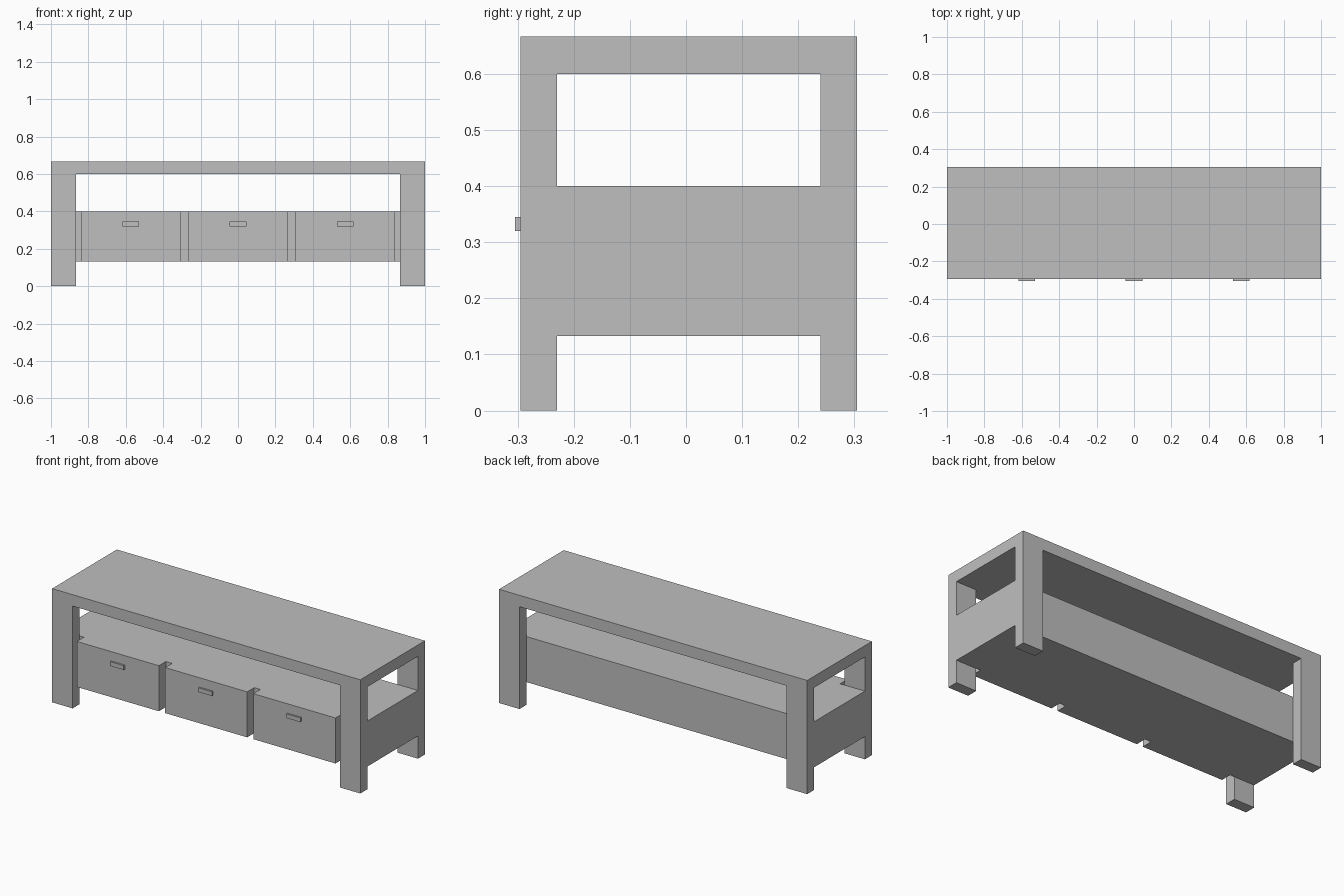
import bpy, bmesh
from mathutils import Vector

if "Cube" in bpy.data.objects:
    bpy.data.objects.remove(bpy.data.objects["Cube"])

grey = bpy.data.materials.new("plain grey")
grey.diffuse_color = (0.52, 0.52, 0.52, 1)
grey.use_nodes = True
grey.node_tree.nodes["Principled BSDF"].inputs["Base Color"].default_value = grey.diffuse_color


def box(name, lo, hi):
    """Flat-faced box between two opposite corners."""
    lo, hi = Vector(lo), Vector(hi)
    bm = bmesh.new()
    bmesh.ops.create_cube(bm, size=1)
    for v in bm.verts:
        v.co = Vector(a * b for a, b in zip(v.co, hi - lo))
    mesh = bpy.data.meshes.new(name)
    bm.to_mesh(mesh)
    bm.free()
    mesh.materials.append(grey)
    obj = bpy.data.objects.new(name, mesh)
    obj.location = (lo + hi) / 2
    bpy.context.collection.objects.link(obj)
    return obj


FRONT, BACK = -0.295, 0.305        # outer faces of the legs
INNER_F, INNER_B = -0.23, 0.24     # cabinet faces, set back behind the legs
LOW, SHELF, UNDER, TOP = 0.133, 0.4, 0.6, 0.667

# Top slab
box("table_top", (-1, FRONT, UNDER), (1, BACK, TOP))

# Cabinet body, whose top is the open shelf
box("cabinet_body", (-1, INNER_F, LOW), (1, INNER_B, SHELF))

# Four corner legs
for side, x0, x1 in (("left", -1, -0.867), ("right", 0.867, 1)):
    box(f"front_leg_{side}", (x0, FRONT, 0), (x1, INNER_F, UNDER))
    box(f"back_leg_{side}", (x0, INNER_B, 0), (x1, BACK, UNDER))

# Three drawer fronts with a small handle each
for side, x in (("left", -0.573), ("middle", 0), ("right", 0.573)):
    box(f"drawer_{side}", (x - 0.266, FRONT, LOW), (x + 0.266, INNER_F, SHELF))
    box(f"handle_{side}", (x - 0.045, -0.305, 0.32), (x + 0.045, FRONT, 0.345))
